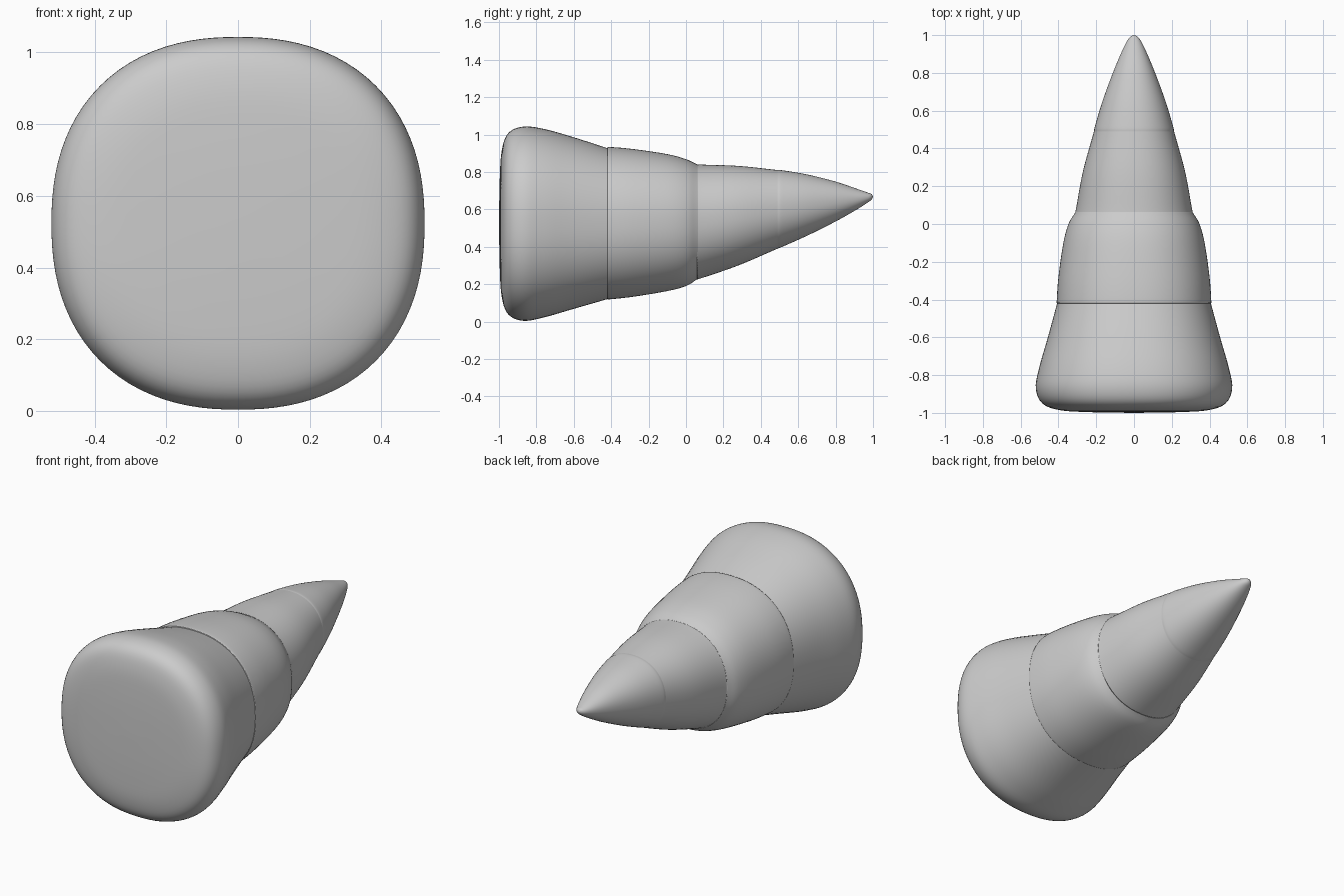
import bpy, bmesh, math

if "Cube" in bpy.data.objects:
    bpy.data.objects.remove(bpy.data.objects["Cube"])

SIDES = 96
STEPS = 5

# Each station: y, half width, bottom z, top z
SEGMENTS = {
    "horn_base": [(-1.0, 0.0, 0.53, 0.53), (-0.996, 0.24, 0.29, 0.76), (-0.985, 0.395, 0.13, 0.915),
                  (-0.95, 0.485, 0.038, 1.008), (-0.87, 0.52, 0.004, 1.042),
                  (-0.76, 0.502, 0.022, 1.03), (-0.6, 0.456, 0.068, 0.985), (-0.42, 0.407, 0.12, 0.927)],
    "lower_middle_segment": [(-0.42, 0.407, 0.12, 0.927), (-0.405, 0.409, 0.119, 0.933),
                             (-0.28, 0.4, 0.133, 0.922), (-0.1, 0.374, 0.163, 0.895),
                             (0.0, 0.347, 0.19, 0.868), (0.06, 0.312, 0.226, 0.84)],
    "upper_middle_segment": [(0.06, 0.312, 0.226, 0.84), (0.08, 0.307, 0.231, 0.839),
                             (0.28, 0.27, 0.3, 0.832), (0.49, 0.212, 0.39, 0.81)],
    "horn_tip": [(0.49, 0.212, 0.39, 0.81), (0.52, 0.206, 0.402, 0.808), (0.65, 0.167, 0.46, 0.786),
                 (0.8, 0.112, 0.535, 0.748), (0.91, 0.066, 0.597, 0.711),
                 (0.97, 0.036, 0.635, 0.69), (0.992, 0.018, 0.652, 0.682), (1.0, 0.0, 0.668, 0.668)],
}


def smooth_stations(pts):
    """Catmull-Rom interpolation between stations."""
    ext = [tuple(2 * a - b for a, b in zip(pts[0], pts[1]))] + pts
    ext.append(tuple(2 * a - b for a, b in zip(pts[-1], pts[-2])))
    out = []
    for i in range(1, len(ext) - 2):
        for s in range(STEPS):
            t = s / STEPS
            out.append(tuple(
                0.5 * (2 * b + (c - a) * t + (2 * a - 5 * b + 4 * c - d) * t * t
                       + (3 * b - a - 3 * c + d) * t ** 3)
                for a, b, c, d in zip(*ext[i - 1:i + 3])))
    out.append(pts[-1])
    return out


def ring(bm, y, w, lo, hi):
    """Rounded-square section, squarer at the wide end; a point at zero width."""
    mid, h = (lo + hi) / 2, (hi - lo) / 2
    if w < 1e-6:
        return [bm.verts.new((0, y, mid))]
    n = 2.21 - 0.09 * y
    verts = []
    for k in range(SIDES):
        a = 2 * math.pi * k / SIDES
        c, s = math.cos(a), math.sin(a)
        r = (abs(c) ** n + abs(s) ** n) ** (-1 / n)
        verts.append(bm.verts.new((w * c * r, y, mid + h * s * r)))
    return verts


def build(name, stations):
    bm = bmesh.new()
    rings = [ring(bm, *st) for st in smooth_stations(stations)]
    for a, b in zip(rings, rings[1:]):
        for k in range(SIDES):
            n = (k + 1) % SIDES
            if len(a) == 1:
                bm.faces.new((a[0], b[k], b[n]))
            elif len(b) == 1:
                bm.faces.new((a[k], b[0], a[n]))
            else:
                bm.faces.new((a[k], b[k], b[n], a[n]))
    for f in bm.faces:
        f.smooth = True
    me = bpy.data.meshes.new(name)
    bm.to_mesh(me)
    bm.free()
    bpy.context.collection.objects.link(bpy.data.objects.new(name, me))


# Stacked horn segments, from the blunt base to the tip
for seg_name, seg in SEGMENTS.items():
    build(seg_name, seg)
